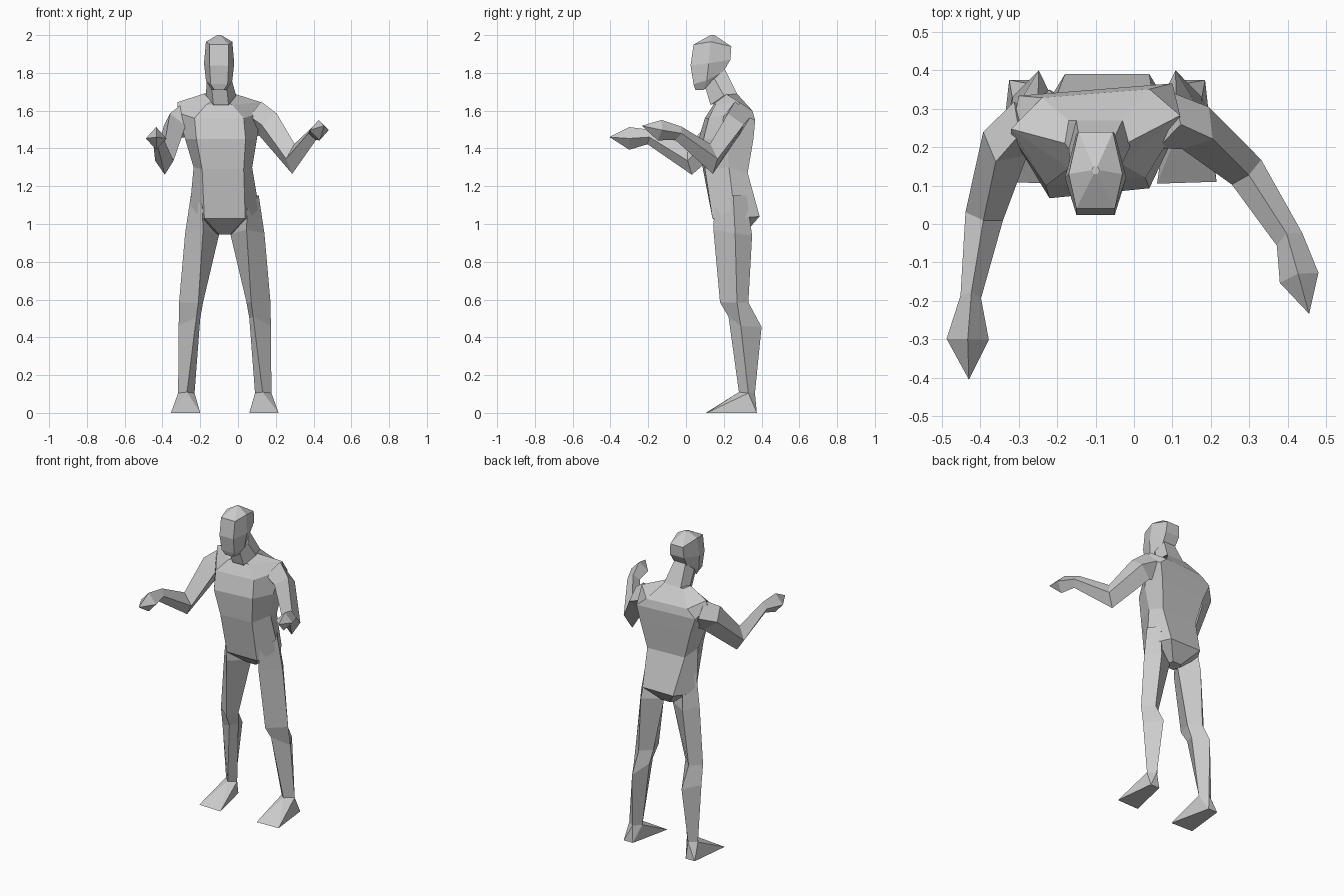
import bpy, bmesh
from mathutils import Vector

cube = bpy.data.objects.get("Cube")
if cube:
    bpy.data.objects.remove(cube, do_unlink=True)

# One plain grey for the whole figure
grey = bpy.data.materials.new("plain grey")
grey.use_nodes = True
colour = (0.6, 0.6, 0.6, 1)
grey.diffuse_color = colour
grey.node_tree.nodes["Principled BSDF"].inputs["Base Color"].default_value = colour


def finish(name, bm):
    """Tidy a bmesh and turn it into a flat-shaded object."""
    bmesh.ops.remove_doubles(bm, verts=bm.verts, dist=0.0005)
    bmesh.ops.recalc_face_normals(bm, faces=bm.faces)
    mesh = bpy.data.meshes.new(name)
    bm.to_mesh(mesh)
    bm.free()
    mesh.materials.append(grey)
    obj = bpy.data.objects.new(name, mesh)
    bpy.context.scene.collection.objects.link(obj)
    return obj


def loft(name, rings):
    """Skin a list of rings with equal point counts and cap both ends."""
    bm = bmesh.new()
    rows = [[bm.verts.new(p) for p in ring] for ring in rings]
    for low, high in zip(rows, rows[1:]):
        count = len(low)
        for i in range(count):
            j = (i + 1) % count
            bm.faces.new((low[i], low[j], high[j], high[i]))
    bm.faces.new(rows[0])
    bm.faces.new(rows[-1])
    return finish(name, bm)


def hex_ring(centre, yaw, front, side, back):
    """Six-point body section; each level is (half width, y, z)."""
    points = []
    for sign, levels in ((-1, (front, side, back)), (1, (back, side, front))):
        for half, y, z in levels:
            points.append((centre + sign * half, y + yaw * sign * half, z))
    return points


def limb_rings(path):
    """Diamond sections across a path of (point, half width, half height)."""
    centres = [Vector(p) for p, w, h in path]
    rings = []
    for i, (p, width, height) in enumerate(path):
        ahead = centres[min(i + 1, len(path) - 1)] - centres[max(i - 1, 0)]
        across = ahead.cross(Vector((0, 0, 1))).normalized()
        up = across.cross(ahead).normalized()
        c = centres[i]
        rings.append([c + across * width, c + up * height,
                      c - across * width, c - up * height])
    return rings


def mirror_body(obj, middle):
    """Mirror across the figure's middle line, which is shifted sideways."""
    obj.location.x = middle
    mod = obj.modifiers.new("mirror", "MIRROR")
    mod.use_axis[0] = True


# Torso, from the crotch up to the neck base
loft("torso", [
    hex_ring(-.07, 0, (.03, .24, .945), (.04, .29, .945), (.03, .31, .95)),
    hex_ring(-.07, 0, (.108, .14, 1.03), (.19, .26, 1.03), (.11, .39, 1.04)),
    hex_ring(-.08, .05, (.11, .095, 1.29), (.155, .22, 1.3), (.13, .32, 1.27)),
    hex_ring(-.09, .1, (.13, .08, 1.45), (.19, .2, 1.45), (.17, .34, 1.45)),
    hex_ring(-.1, .08, (.13, .11, 1.56), (.22, .25, 1.59), (.2, .35, 1.55)),
    hex_ring(-.1, .08, (.07, .15, 1.63), (.22, .265, 1.645), (.14, .34, 1.6)),
    hex_ring(-.1, 0, (.04, .15, 1.65), (.08, .21, 1.69), (.07, .27, 1.69)),
])

# Neck, sunk into torso and head
loft("neck", [
    hex_ring(-.09, 0, (.04, .13, 1.63), (.08, .2, 1.68), (.06, .27, 1.69)),
    hex_ring(-.1, 0, (.04, .1, 1.73), (.065, .15, 1.77), (.04, .205, 1.82)),
])

# Head, from the chin up to the crown
loft("head", [
    hex_ring(-.1, 0, (.025, .05, 1.71), (.04, .09, 1.71), (.04, .15, 1.74)),
    hex_ring(-.1, 0, (.045, .04, 1.74), (.07, .11, 1.76), (.045, .2, 1.81)),
    hex_ring(-.1, 0, (.05, .024, 1.84), (.08, .12, 1.85), (.05, .235, 1.87)),
    hex_ring(-.1, 0, (.05, .04, 1.95), (.07, .13, 1.965), (.045, .24, 1.94)),
    hex_ring(-.1, 0, (.005, .13, 2), (.01, .14, 2), (.005, .15, 2)),
])

# Arms, bent forward: shoulder, upper arm, elbow, wrist, palm, fingertip
loft("right_arm", limb_rings([
    ((-.27, .25, 1.55), .08, .09),
    ((-.335, .21, 1.52), .065, .085),
    ((-.39, .02, 1.335), .05, .075),
    ((-.425, -.19, 1.46), .027, .04),
    ((-.433, -.3, 1.453), .055, .06),
    ((-.43, -.405, 1.46), 0, 0),
]))
loft("left_arm", limb_rings([
    ((.08, .27, 1.57), .075, .09),
    ((.16, .25, 1.525), .065, .08),
    ((.293, .135, 1.345), .05, .08),
    ((.405, -.04, 1.48), .037, .04),
    ((.43, -.14, 1.497), .052, .055),
    ((.456, -.234, 1.52), 0, 0),
]))

# Legs: each section runs outer, front, inner, back
ankle = [(.247, .33, .105), (.2, .28, .11), (.16, .32, .105), (.2, .365, .105)]
legs = loft("legs", [
    [(.18, .25, 1.15), (.12, .15, 1.1), (.06, .25, 1.1), (.13, .32, 1.15)],
    [(.21, .26, .95), (.115, .145, .97), (.03, .28, .945), (.15, .35, .94)],
    [(.242, .27, .585), (.14, .18, .585), (.115, .27, .585), (.18, .33, .585)],
    [(.244, .29, .46), (.15, .225, .51), (.13, .29, .5), (.178, .4, .455)],
    ankle,
])
mirror_body(legs, -.07)

# Feet: wedge from the ankle to a wide toe
bm = bmesh.new()
sole = [(.285, .11, 0), (.13, .105, 0), (.19, .375, 0), (.255, .375, 0)]
for point in ankle + sole:
    bm.verts.new(point)
bmesh.ops.convex_hull(bm, input=bm.verts)
mirror_body(finish("feet", bm), -.07)
